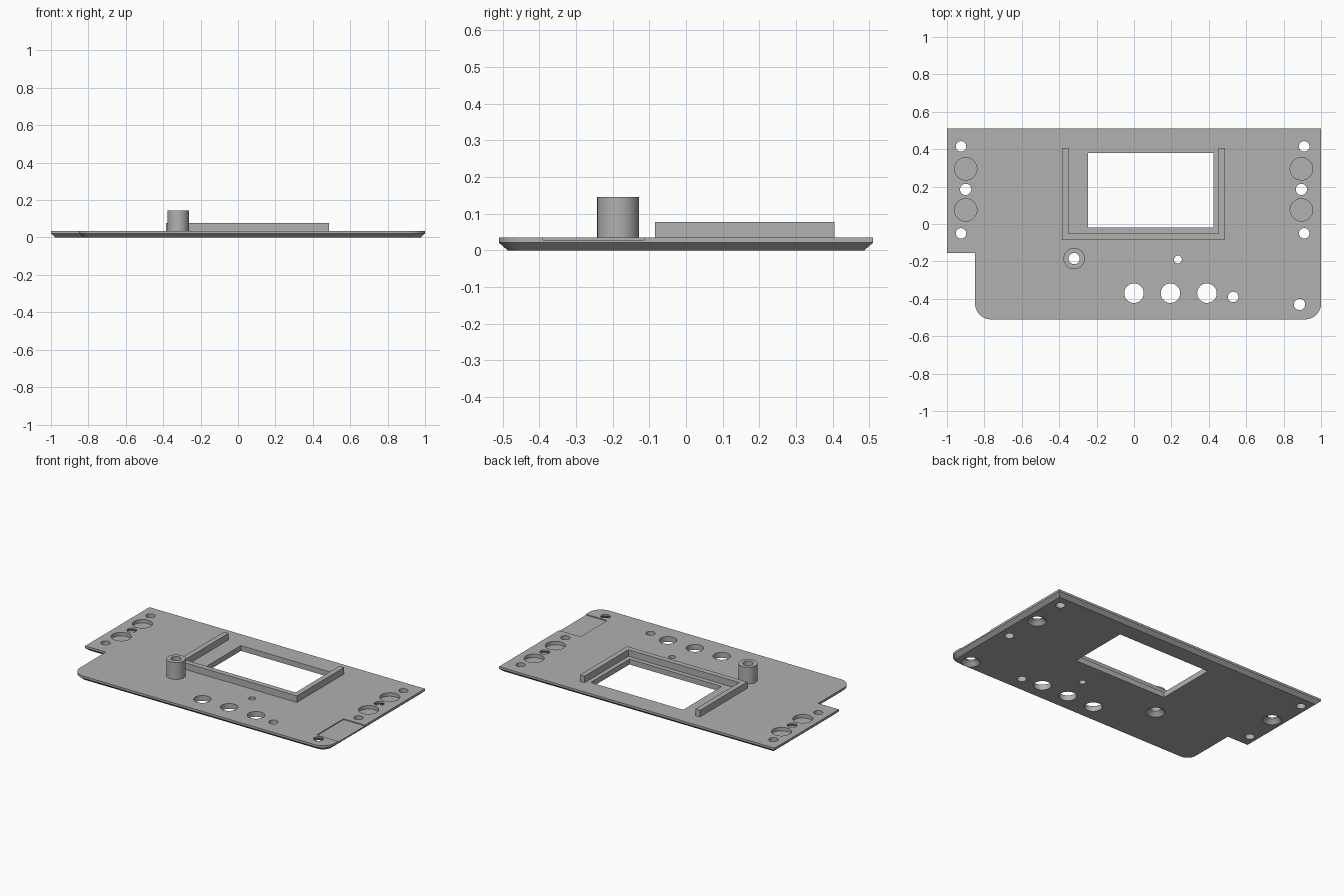
import bpy
import bmesh
from math import cos, sin, pi

TOP = 0.035      # plate thickness
SEG = 48

if "Cube" in bpy.data.objects:
    bpy.data.objects.remove(bpy.data.objects["Cube"], do_unlink=True)

grey = bpy.data.materials.new("plain grey")
grey.use_nodes = True
grey.diffuse_color = (0.44, 0.44, 0.44, 1)
grey.node_tree.nodes["Principled BSDF"].inputs["Base Color"].default_value = grey.diffuse_color


def make_object(name, bm):
    bmesh.ops.recalc_face_normals(bm, faces=bm.faces)
    mesh = bpy.data.meshes.new(name)
    bm.to_mesh(mesh)
    bm.free()
    mesh.materials.append(grey)
    obj = bpy.data.objects.new(name, mesh)
    bpy.context.collection.objects.link(obj)
    return obj


def stack(bm, layers, closed=False):
    """Bridge rings of (points, z); cap the ends, or join last to first."""
    rings = [[bm.verts.new((x, y, z)) for x, y in pts] for pts, z in layers]
    pairs = list(zip(rings, rings[1:]))
    if closed:
        pairs.append((rings[-1], rings[0]))
    else:
        bm.faces.new(rings[0])
        bm.faces.new(rings[-1])
    for a, b in pairs:
        n = len(a)
        for i in range(n):
            j = (i + 1) % n
            bm.faces.new((a[i], a[j], b[j], b[i]))


def circle(x, y, r):
    return [(x + r * cos(2 * pi * i / SEG), y + r * sin(2 * pi * i / SEG)) for i in range(SEG)]


def rect(x0, y0, x1, y1):
    return [(x0, y0), (x1, y0), (x1, y1), (x0, y1)]


def corner(x, y, r, start):
    return [(x + r * cos(start + pi / 2 * i / 10), y + r * sin(start + pi / 2 * i / 10))
            for i in range(11)]


def outline(d):
    """Plate outline, pulled in by d."""
    r = 0.085
    return ([(1 - d, 0.51 - d), (-1 + d, 0.51 - d), (-1 + d, -0.155 + d), (-0.85 + d, -0.155 + d)]
            + corner(-0.85 + r, -0.51 + r, r - d, pi)
            + corner(1 - r, -0.51 + r, r - d, 1.5 * pi))


# Plate with a bevelled underside edge
bm = bmesh.new()
stack(bm, [(outline(0.024), 0), (outline(0), 0.021), (outline(0), TOP)])
plate = make_object("panel_plate", bm)

# Cutters for the plate
LOW, HIGH = -0.05, 0.1
bm = bmesh.new()
stack(bm, [(rect(-0.245, -0.02, 0.425, 0.38), LOW), (rect(-0.245, -0.02, 0.425, 0.38), HIGH)])
pocket = rect(0.845, -0.39, 1.1, -0.113)
stack(bm, [(pocket, 0.029), (pocket, HIGH)])

through = [(x, -0.37, 0.052) for x in (0, 0.195, 0.39)]
through += [(x, y, 0.028) for x in (-0.925, 0.91) for y in (0.415, -0.05)]
through += [(0.53, -0.39, 0.028), (0.235, -0.19, 0.021)]
for x, y, r in through:
    stack(bm, [(circle(x, y, r), LOW), (circle(x, y, r), HIGH)])

# Screw holes, countersunk from below
for x, y in [(-0.9, 0.185), (0.895, 0.185), (0.885, -0.43), (-0.32, -0.185)]:
    stack(bm, [(circle(x, y, 0.056), LOW), (circle(x, y, 0.056), 0),
               (circle(x, y, 0.03), 0.025), (circle(x, y, 0.03), HIGH)])

# Blind round recesses in the top
for x in (-0.9, 0.895):
    for y in (0.295, 0.075):
        stack(bm, [(circle(x, y, 0.06), 0.012), (circle(x, y, 0.06), HIGH)])
cutter = make_object("hole_cutter", bm)
cutter.hide_render = True

cut = plate.modifiers.new("holes", "BOOLEAN")
cut.operation = "DIFFERENCE"
cut.solver = "EXACT"
cut.object = cutter
bpy.context.view_layer.objects.active = plate
bpy.ops.object.modifier_apply(modifier=cut.name)
bpy.data.objects.remove(cutter, do_unlink=True)

# U-shaped rim around the window
rim = [(-0.385, 0.405), (-0.385, -0.085), (0.487, -0.085), (0.487, 0.405),
       (0.453, 0.405), (0.453, -0.05), (-0.351, -0.05), (-0.351, 0.405)]
bm = bmesh.new()
stack(bm, [(rim, TOP), (rim, 0.078)])
make_object("window_rim", bm)

# Hollow screw post
bm = bmesh.new()
outer, inner = circle(-0.32, -0.185, 0.057), circle(-0.32, -0.185, 0.03)
stack(bm, [(outer, TOP), (outer, 0.145), (inner, 0.145), (inner, TOP)], closed=True)
post = make_object("screw_post", bm)

# Smooth the round walls, keep the edges sharp
bpy.ops.object.select_all(action="DESELECT")
for obj in (plate, post):
    obj.select_set(True)
bpy.context.view_layer.objects.active = plate
bpy.ops.object.shade_smooth_by_angle(angle=pi / 6)
